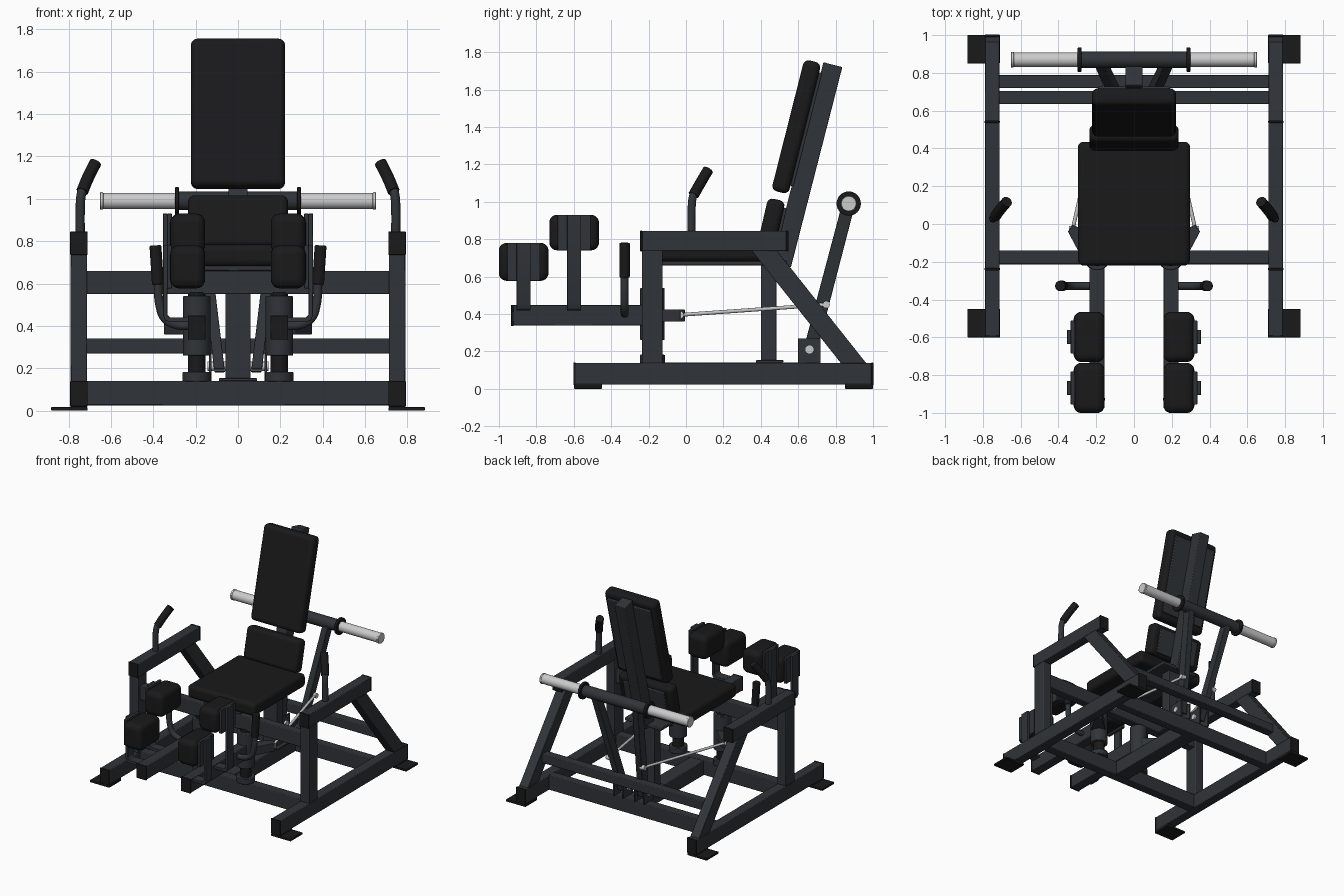
import bpy, math
from mathutils import Vector

if "Cube" in bpy.data.objects:
    bpy.data.objects.remove(bpy.data.objects["Cube"])


def material(name, c):
    m = bpy.data.materials.new(name)
    m.diffuse_color = (*c, 1)
    m.use_nodes = True
    m.node_tree.nodes["Principled BSDF"].inputs["Base Color"].default_value = m.diffuse_color
    return m


FRAME = material("frame_paint", (0.03, 0.034, 0.04))
BLACK = material("black_vinyl", (0.01, 0.01, 0.011))
STEEL = material("bright_steel", (0.7, 0.7, 0.72))


def finish(o, name, mat, bevel=0, seg=2):
    o.name = name
    o.data.materials.append(mat)
    if bevel:
        b = o.modifiers.new("bevel", "BEVEL")
        b.width, b.segments = bevel, seg
    bpy.ops.object.select_all(action="DESELECT")
    o.select_set(True)
    bpy.context.view_layer.objects.active = o
    bpy.ops.object.shade_smooth_by_angle(angle=math.radians(35))
    return o


def box(name, x, y, z, mat=FRAME, bevel=0.005, seg=2, tilt=0):
    """Box from (min, max) ranges, tilted about x in degrees."""
    bpy.ops.mesh.primitive_cube_add(size=1)
    o = bpy.context.object
    o.location = [(a[0] + a[1]) / 2 for a in (x, y, z)]
    size = [abs(a[1] - a[0]) for a in (x, y, z)]
    for v in o.data.vertices:
        v.co = [c * d for c, d in zip(v.co, size)]
    o.rotation_euler.x = math.radians(tilt)
    return finish(o, name, mat, bevel, seg)


def sbox(name, s, x, y, z, *a, **k):
    """Box on side s of the centre plane."""
    return box(name, (s * x[0], s * x[1]), y, z, *a, **k)


def rod(name, p, q, r, mat=FRAME, bevel=0, sides=32):
    p, q = Vector(p), Vector(q)
    bpy.ops.mesh.primitive_cylinder_add(vertices=sides, radius=r, depth=(q - p).length,
                                        location=(p + q) / 2)
    o = bpy.context.object
    o.rotation_euler = (q - p).to_track_quat("Z", "Y").to_euler()
    return finish(o, name, mat, bevel)


def prism(name, pts, axis, a, b, mat=FRAME, bevel=0.004, shear=0):
    """Extrude a 2D outline along axis 0 (yz outline), 1 (xz) or 2 (xy)."""
    def at(p, t):
        c = list(p)
        c.insert(axis, t)
        return c
    n = len(pts)
    verts = [at(p, a) for p in pts] + [at(p, b) for p in pts]
    if shear:  # lean outward with height
        for v in verts:
            v[0] += shear * (v[2] - 0.21)
    faces = [tuple(range(n)), tuple(range(2 * n - 1, n - 1, -1))]
    faces += [(i, i + n, (i + 1) % n + n, (i + 1) % n) for i in range(n)]
    me = bpy.data.meshes.new(name)
    me.from_pydata(verts, [], faces)
    o = bpy.data.objects.new(name, me)
    bpy.context.collection.objects.link(o)
    bpy.context.view_layer.objects.active = o
    o.select_set(True)
    bpy.ops.object.mode_set(mode="EDIT")
    bpy.ops.mesh.select_all(action="SELECT")
    bpy.ops.mesh.normals_make_consistent()
    bpy.ops.object.mode_set(mode="OBJECT")
    return finish(o, name, mat, bevel)


def tube(name, pts, r, mat=FRAME):
    cu = bpy.data.curves.new(name, "CURVE")
    cu.dimensions, cu.bevel_depth, cu.bevel_resolution = "3D", r, 5
    cu.use_fill_caps, cu.resolution_u = True, 8
    sp = cu.splines.new("BEZIER")
    sp.bezier_points.add(len(pts) - 1)
    for b, p in zip(sp.bezier_points, pts):
        b.co = p
        b.handle_left_type = b.handle_right_type = "AUTO"
    o = bpy.data.objects.new(name, cu)
    bpy.context.collection.objects.link(o)
    bpy.ops.object.select_all(action="DESELECT")
    o.select_set(True)
    bpy.context.view_layer.objects.active = o
    bpy.ops.object.convert(target="MESH")
    return finish(bpy.context.object, name, mat)


# Cross members and centre spine
box("front_base_beam", (-0.715, 0.715), (-0.215, -0.14), (0.025, 0.14))
box("front_upper_beam", (-0.715, 0.715), (-0.21, -0.14), (0.55, 0.66))
box("rear_base_beam", (-0.715, 0.715), (0.635, 0.705), (0.025, 0.14))
box("rear_upper_beam", (-0.715, 0.715), (0.72, 0.79), (0.27, 0.34))
box("centre_spine", (-0.06, 0.06), (-0.14, 0.64), (0.025, 0.14))

# Seat, post and backrest
box("post_base_plate", (-0.09, 0.09), (0.375, 0.52), (0.14, 0.153), bevel=0.002)
box("seat_post", (-0.06, 0.06), (0.40, 0.485), (0.15, 0.68))
box("seat_frame", (-0.16, 0.16), (-0.2, 0.54), (0.66, 0.685))
box("seat_pad", (-0.297, 0.297), (-0.22, 0.435), (0.68, 0.785), BLACK, 0.03, 4)
box("back_support", (-0.045, 0.045), (0.596, 0.70), (0.645, 1.75), tilt=-14.4)
box("back_pad", (-0.222, 0.222), (0.543, 0.637), (1.04, 1.762), BLACK, 0.03, 4, -14.2)
box("back_board", (-0.19, 0.19), (0.632, 0.652), (1.075, 1.70), tilt=-14.2)
box("lumbar_pad", (-0.236, 0.236), (0.41, 0.505), (0.765, 1.015), BLACK, 0.03, 4, -13)
box("lumbar_board", (-0.18, 0.18), (0.495, 0.517), (0.77, 0.97), tilt=-13)

# Plate lever crossbar
rod("lever_crossbar", (-0.28, 0.87, 0.99), (0.28, 0.87, 0.99), 0.044)

for s in (-1, 1):
    # Side frame
    X = (0.712, 0.79)
    sbox("base_rail", s, X, (-0.6, 1.0), (0.022, 0.138))
    for y in (-0.6, 0.85):
        sbox("foot_plate", s, (0.71, 0.882), (y, y + 0.15), (0, 0.016), BLACK, 0.003)
        sbox("foot_pad", s, X, (y, y + 0.15), (0.012, 0.03), BLACK, 0.002)
    for y in (-0.602, 0.99):
        sbox("base_end_cap", s, (0.71, 0.792), (y, y + 0.012), (0.02, 0.14), BLACK, 0.003)
    sbox("front_upright", s, X, (-0.235, -0.125), (0.135, 0.74))
    sbox("top_rail", s, X, (-0.24, 0.54), (0.737, 0.843))
    for y in (-0.245, 0.535):
        sbox("top_end_cap", s, (0.71, 0.792), (y, y + 0.012), (0.735, 0.845), BLACK, 0.003)
    prism("rear_diagonal", [(0.35, 0.74), (0.485, 0.74), (0.965, 0.135), (0.83, 0.135)],
          0, s * X[0], s * X[1])
    tube("side_handle", [(s * .745, .03, .84), (s * .745, .03, .94), (s * .738, .038, 1.03),
                         (s * .71, .075, 1.1), (s * .678, .115, 1.165)], 0.022)
    tube("side_grip", [(s * .735, .04, 1.035), (s * .708, .077, 1.1), (s * .673, .118, 1.17)],
         0.029, BLACK)

    # Weight horn
    rod("horn_collar", (s * .278, .87, .99), (s * .298, .87, .99), 0.065, BLACK, 0.004)
    rod("weight_horn", (s * .29, .87, .99), (s * .65, .87, .99), 0.038, STEEL, 0.004)
    rod("horn_end", (s * .636, .87, .99), (s * .651, .87, .99), 0.041, STEEL, 0.003)

    # Plate lever arm and its pivot
    prism("lever_arm", [(0.625, 0.2), (0.695, 0.18), (0.90, 0.97), (0.835, 0.99)],
          0, s * 0.065, s * 0.115, shear=s * 0.12)
    for x in (0.045, 0.125):
        sbox("pivot_plate", s, (x, x + 0.012), (0.6, 0.72), (0.138, 0.27), FRAME, 0.002)
    rod("pivot_pin", (s * .03, .66, .21), (s * .145, .66, .21), 0.022, STEEL)

    # Link rod
    a, b = (s * .325, -.03, .395), (s * .15, .75, .45)
    rod("link_rod", a, b, 0.01, STEEL, sides=16)
    for p in (a, b):
        rod("rod_joint", (p[0] - .018, p[1], p[2]), (p[0] + .018, p[1], p[2]), 0.019, STEEL)

    # Swing pivot
    P = (s * 0.195, -0.18)
    rod("pivot_base", (*P, 0.138), (*P, 0.182), 0.067, bevel=0.004)
    rod("pivot_shaft", (*P, 0.17), (*P, 0.56), 0.042, BLACK)
    rod("pivot_sleeve", (*P, 0.26), (*P, 0.54), 0.065, bevel=0.004)
    prism("crank_plate", [(s * .21, -.21), (s * .27, -.19), (s * .35, -.04), (s * .325, -.005),
                          (s * .29, -.02), (s * .17, -.13)], 2, 0.36, 0.425)

    # Swing arm
    sbox("swing_arm", s, (0.155, 0.235), (-0.93, -0.19), (0.337, 0.447))
    sbox("swing_arm_cap", s, (0.153, 0.237), (-0.935, -0.922), (0.335, 0.449), BLACK, 0.003)
    for y, z0, z1 in ((-0.868, 0.577, 0.78), (-0.598, 0.74, 0.93)):
        sbox("leg_pad", s, (0.155, 0.32), (y - .133, y + .133), (z0, z1), BLACK, 0.042, 5)
        sbox("pad_plate", s, (0.312, 0.335), (y - .088, y + .088), (z0, z1), FRAME, 0.003)
        prism("pad_bracket", [(s * i, j) for i, j in
              ((.22, .418), (.325, .418), (.345, .427), (.354, .45), (.354, z1),
               (.334, z1), (.334, .455), (.322, .44), (.22, .44))],
              1, y - .037, y + .037, bevel=0.002)

    # Hand grip on the swing arm
    yh = -0.328
    tube("hand_lever", [(s * .22, yh, .40), (s * .29, yh, .405), (s * .345, yh, .435),
                        (s * .37, yh, .5), (s * .378, yh, .6), (s * .389, yh, .765)], 0.021)
    rod("hand_grip", (s * .378, yh, .595), (s * .39, yh, .78), 0.028, BLACK, 0.006)
